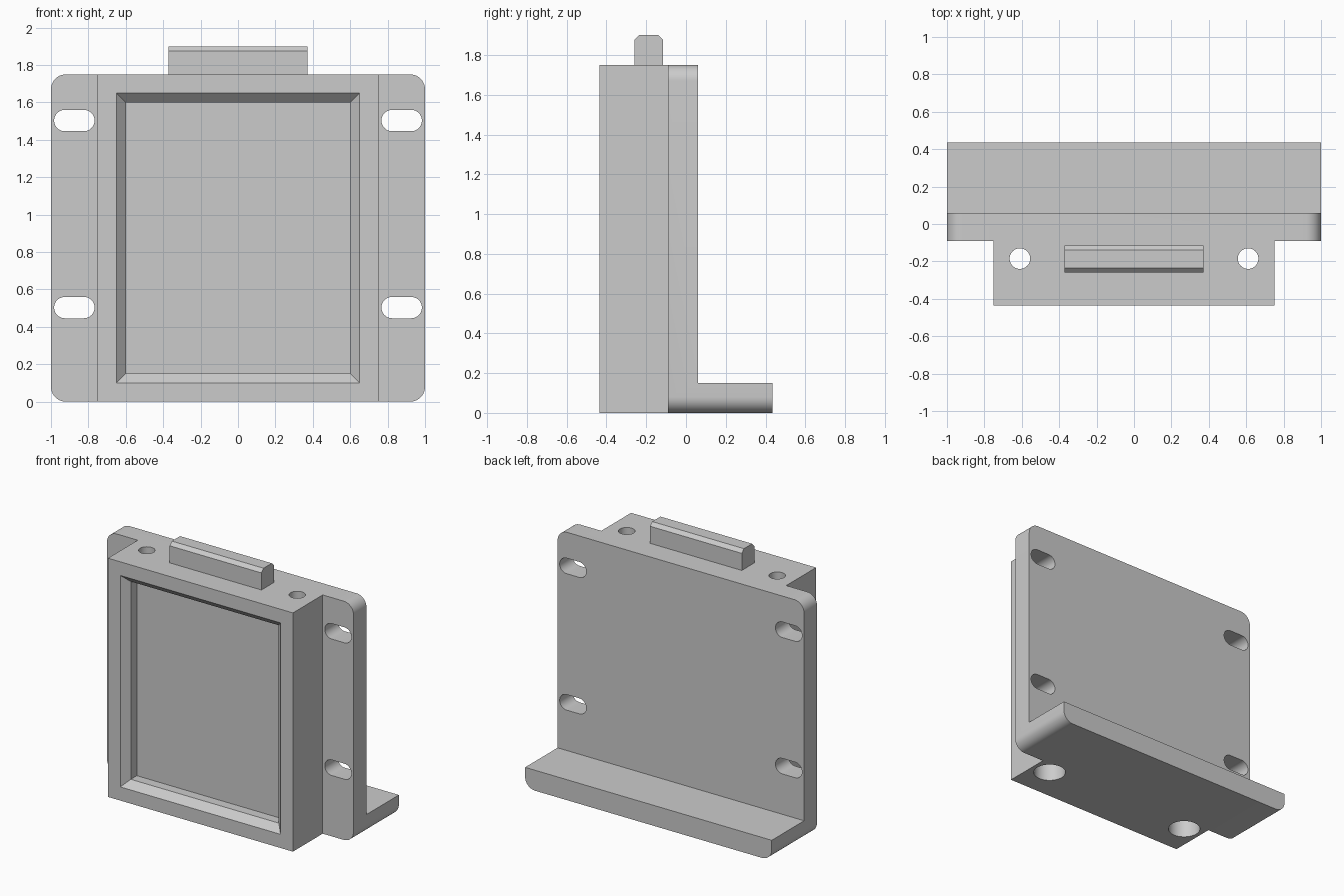
import bpy
import bmesh
from math import cos, sin, pi
from mathutils import Vector

cube = bpy.data.objects.get("Cube")
if cube:
    bpy.data.objects.remove(cube, do_unlink=True)

grey = bpy.data.materials.new("plain grey")
grey.use_nodes = True
grey.diffuse_color = (0.6, 0.6, 0.6, 1)
grey.node_tree.nodes["Principled BSDF"].inputs["Base Color"].default_value = (0.6, 0.6, 0.6, 1)

HEIGHT = 1.75
FRONT, STEP, PLATE_BACK, FOOT_BACK = -0.435, -0.09, 0.06, 0.435


def loft(name, rings):
    """Closed solid through matching rings of points."""
    bm = bmesh.new()
    loops = [[bm.verts.new(p) for p in ring] for ring in rings]
    n = len(loops[0])
    bm.faces.new(loops[0])
    bm.faces.new(loops[-1])
    for a, b in zip(loops, loops[1:]):
        for i in range(n):
            j = (i + 1) % n
            bm.faces.new((a[i], a[j], b[j], b[i]))
    bmesh.ops.recalc_face_normals(bm, faces=bm.faces)
    mesh = bpy.data.meshes.new(name)
    bm.to_mesh(mesh)
    bm.free()
    mesh.materials.append(grey)
    obj = bpy.data.objects.new(name, mesh)
    bpy.context.collection.objects.link(obj)
    return obj


def rounded(cx, cz, hx, hz, r, y, steps=10):
    """Rounded rectangle ring in the plane of constant y."""
    ring = []
    for k, (sx, sz) in enumerate(((1, 1), (-1, 1), (-1, -1), (1, -1))):
        for i in range(steps + 1):
            a = (k + i / steps) * pi / 2
            ring.append(Vector((cx + sx * (hx - r) + r * cos(a), y,
                                cz + sz * (hz - r) + r * sin(a))))
    return ring


def rect(hx, z0, z1, y):
    return [(-hx, y, z0), (hx, y, z0), (hx, y, z1), (-hx, y, z1)]


def box(name, hx, y0, y1, z0, z1):
    return loft(name, [rect(hx, z0, z1, y0), rect(hx, z0, z1, y1)])


def cylinder(name, x, y, r, z0, z1, n=40):
    return loft(name, [[(x + r * cos(2 * pi * i / n), y + r * sin(2 * pi * i / n), z)
                        for i in range(n)] for z in (z0, z1)])


def combine(target, tool, operation):
    mod = target.modifiers.new(operation.lower(), "BOOLEAN")
    mod.operation, mod.solver, mod.object = operation, "EXACT", tool
    bpy.context.view_layer.objects.active = target
    bpy.ops.object.modifier_apply(modifier=mod.name)
    bpy.data.objects.remove(tool, do_unlink=True)


# Back plate and foot share one rounded outline
mid = HEIGHT / 2
bracket = loft("bracket_body", [rounded(0, mid, 1, mid, 0.08, y) for y in (STEP, FOOT_BACK)])
combine(bracket, box("foot_clearance", 1.2, PLATE_BACK, 0.6, 0.15, 2), "DIFFERENCE")

# Front housing
combine(bracket, box("front_housing", 0.75, FRONT, -0.02, 0, HEIGHT), "UNION")

# Tongue on top, long upper edges chamfered
section = [(-0.26, 1.65), (-0.26, 1.875), (-0.235, 1.9), (-0.14, 1.9), (-0.115, 1.875), (-0.115, 1.65)]
tongue = loft("top_tongue", [[(x, y, z) for y, z in section] for x in (-0.372, 0.372)])
combine(bracket, tongue, "UNION")

# Front pocket with a chamfered rim
pocket = loft("pocket_cutter", [rect(0.6 + g, 0.15 - g, 1.6 + g, y)
                                for g, y in ((0.1, FRONT - 0.05), (0, FRONT + 0.05), (0, FRONT + 0.12))])
combine(bracket, pocket, "DIFFERENCE")

for side in (-1, 1):
    # Mounting slots in the flanges
    for z in (0.503, 1.503):
        slot = loft("slot_cutter", [rounded(side * 0.875, z, 0.108, 0.057, 0.0569, y) for y in (-0.2, 0.2)])
        combine(bracket, slot, "DIFFERENCE")
    # Screw holes, widened from below
    combine(bracket, cylinder("hole_cutter", side * 0.61, -0.185, 0.055, 1, 2), "DIFFERENCE")
    combine(bracket, cylinder("bore_cutter", side * 0.61, -0.185, 0.11, -0.1, 1.6), "DIFFERENCE")

bpy.ops.object.select_all(action="DESELECT")
bracket.select_set(True)
bpy.context.view_layer.objects.active = bracket
bpy.ops.object.shade_smooth_by_angle()
